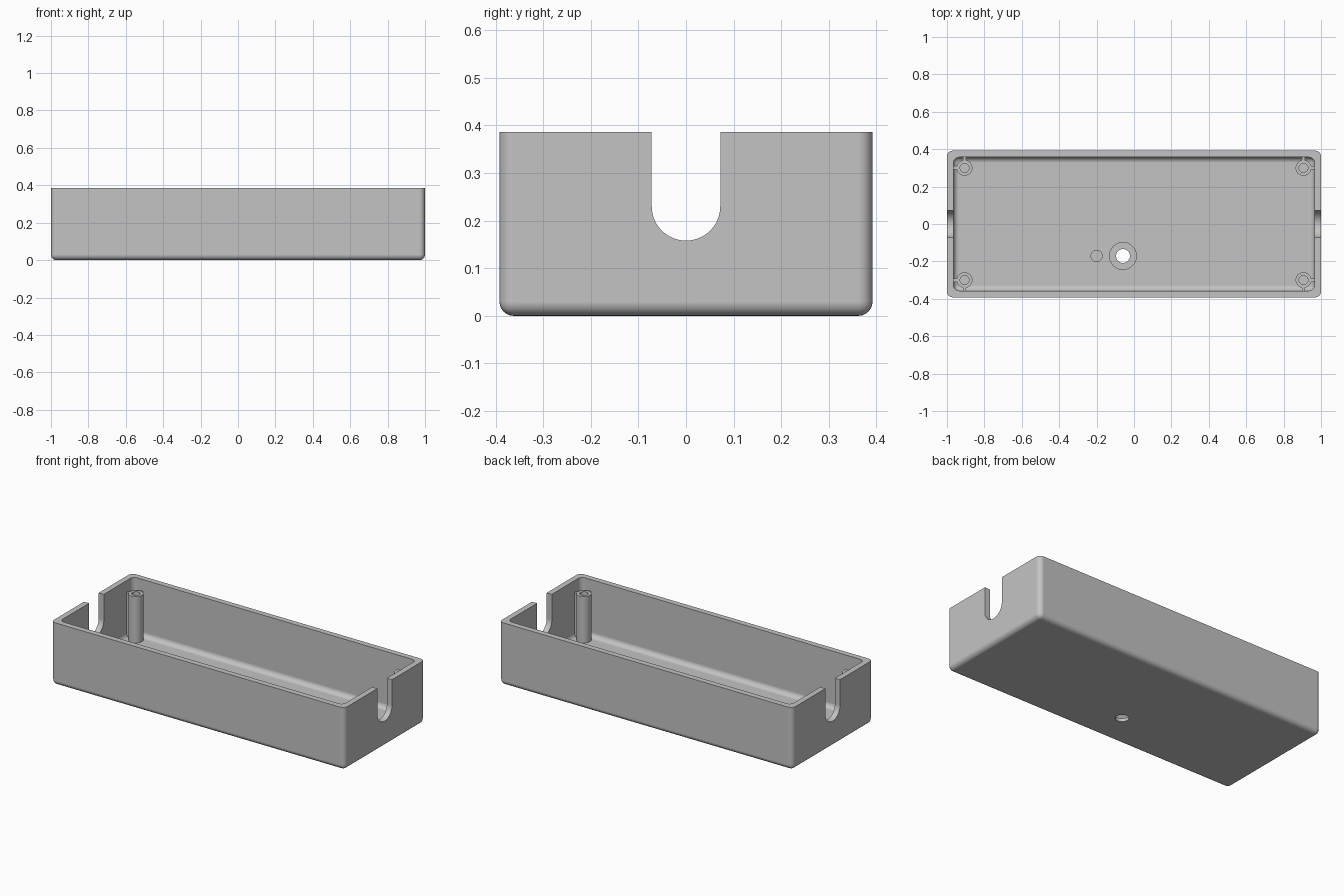
import bpy, bmesh, math
from mathutils import Matrix, Vector

if "Cube" in bpy.data.objects:
    bpy.data.objects.remove(bpy.data.objects["Cube"], do_unlink=True)

HX, HY, H = 1.0, 0.392, 0.386      # half length, half width, height
WALL, FLOOR, R = 0.035, 0.035, 0.03
POST_X, POST_Y, POST_TOP = 0.906, 0.3, 0.32

grey = bpy.data.materials.new("plain grey")
grey.use_nodes = True
COLOUR = (0.55, 0.55, 0.55, 1)
grey.diffuse_color = COLOUR
grey.node_tree.nodes["Principled BSDF"].inputs["Base Color"].default_value = COLOUR


def finish(name, bm):
    mesh = bpy.data.meshes.new(name)
    bmesh.ops.recalc_face_normals(bm, faces=bm.faces)
    bm.to_mesh(mesh)
    bm.free()
    mesh.materials.append(grey)
    ob = bpy.data.objects.new(name, mesh)
    bpy.context.collection.objects.link(ob)
    return ob


def box(name, low, high, radius=0):
    """Box between two corners; a radius rounds every edge but the top ones."""
    low, high = Vector(low), Vector(high)
    bm = bmesh.new()
    bmesh.ops.create_cube(bm, size=1)
    bmesh.ops.scale(bm, vec=high - low, verts=bm.verts)
    bmesh.ops.translate(bm, vec=(low + high) / 2, verts=bm.verts)
    if radius:
        edges = [e for e in bm.edges if min(v.co.z for v in e.verts) < high.z - 0.001]
        bmesh.ops.bevel(bm, geom=edges, offset=radius, segments=6, profile=0.5,
                        affect='EDGES')
    return finish(name, bm)


def cylinder(name, x, y, z0, z1, radius):
    bm = bmesh.new()
    bmesh.ops.create_cone(bm, cap_ends=True, segments=40, radius1=radius, radius2=radius,
                          depth=z1 - z0, matrix=Matrix.Translation((x, y, (z0 + z1) / 2)))
    return finish(name, bm)


def slot_cutter(half, bottom, top):
    """Round-bottomed profile swept along x through both end walls."""
    bm = bmesh.new()
    arc = [math.pi + math.pi * i / 24 for i in range(25)]
    pts = [(half * math.cos(a), bottom + half + half * math.sin(a)) for a in arc]
    pts += [(half, top), (-half, top)]
    face = bm.faces.new([bm.verts.new((-HX - 0.1, y, z)) for y, z in pts])
    out = bmesh.ops.extrude_face_region(bm, geom=[face])
    moved = [g for g in out["geom"] if isinstance(g, bmesh.types.BMVert)]
    bmesh.ops.translate(bm, vec=(2 * HX + 0.2, 0, 0), verts=moved)
    return finish("slot_cutter", bm)


def combine(ob, other, operation):
    other.hide_render = True
    mod = ob.modifiers.new(operation, 'BOOLEAN')
    mod.object, mod.operation, mod.solver = other, operation, 'EXACT'
    bpy.context.view_layer.objects.active = ob
    bpy.ops.object.modifier_apply(modifier=mod.name)
    bpy.data.objects.remove(other, do_unlink=True)


def smooth(ob):
    bpy.ops.object.select_all(action='DESELECT')
    ob.select_set(True)
    bpy.context.view_layer.objects.active = ob
    bpy.ops.object.shade_smooth_by_angle(angle=math.radians(30))
    mod = ob.modifiers.new("even shading", 'WEIGHTED_NORMAL')
    mod.keep_sharp = True


# Open tray with rounded corners and a rounded inner floor
tray = box("tray", (-HX, -HY, 0), (HX, HY, H), R)
combine(tray, box("cavity", (-HX + WALL, -HY + WALL, FLOOR),
                  (HX - WALL, HY - WALL, H + 0.1), R), 'DIFFERENCE')

# Cable slots in both end walls
combine(tray, slot_cutter(0.072, 0.158, H + 0.1), 'DIFFERENCE')

# Floor hole with a shallow recess, and a small blind dimple beside it
combine(tray, cylinder("hole", -0.059, -0.171, -0.1, 0.1, 0.037), 'DIFFERENCE')
combine(tray, cylinder("recess", -0.059, -0.171, 0.02, 0.1, 0.072), 'DIFFERENCE')
combine(tray, cylinder("dimple", -0.2, -0.171, 0.02, 0.1, 0.03), 'DIFFERENCE')
smooth(tray)

# Bored screw posts, each tied to its two walls by thin ribs
for sx, side in ((-1, "right"), (1, "left")):
    for sy, end in ((-1, "front"), (1, "back")):
        x, y = sx * POST_X, sy * POST_Y
        post = cylinder(f"{end}_{side}_post", x, y, FLOOR - 0.01, POST_TOP, 0.042)
        reach_x, reach_y = sx * (HX - WALL / 2), sy * (HY - WALL / 2)
        t, top = 0.009, POST_TOP - 0.006
        combine(post, box("rib", (min(x, reach_x), y - t, FLOOR - 0.005),
                          (max(x, reach_x), y + t, top)), 'UNION')
        combine(post, box("rib", (x - t, min(y, reach_y), FLOOR - 0.005),
                          (x + t, max(y, reach_y), top)), 'UNION')
        combine(post, cylinder("bore", x, y, 0.08, H, 0.024), 'DIFFERENCE')
        smooth(post)
